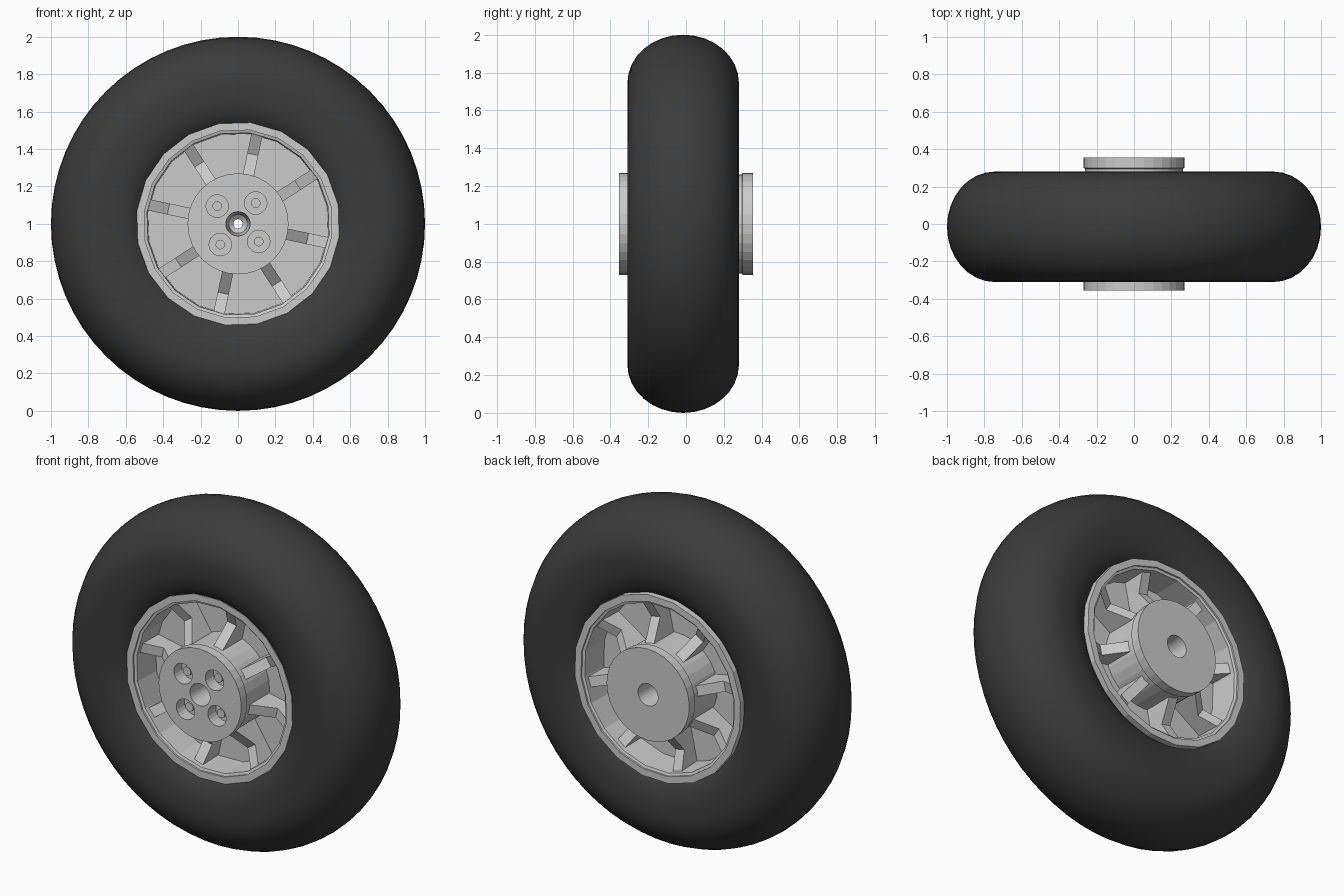
import bpy, bmesh
from math import sin, cos, pi, radians

if "Cube" in bpy.data.objects:
    bpy.data.objects.remove(bpy.data.objects["Cube"])

CZ = 1.0  # axle height


def finish(bm, name, mat=None):
    bmesh.ops.recalc_face_normals(bm, faces=bm.faces)
    me = bpy.data.meshes.new(name)
    bm.to_mesh(me)
    bm.free()
    ob = bpy.data.objects.new(name, me)
    bpy.context.collection.objects.link(ob)
    if mat:
        me.materials.append(mat)
    return ob


def lathe(name, profile, n, mat=None, centre=(0, CZ), phase=0.0):
    """Spin a closed (radius, y) profile around an axis parallel to y."""
    bm = bmesh.new()
    rings = []
    for i in range(n):
        a = phase + 2 * pi * i / n
        rings.append([bm.verts.new((centre[0] + r * cos(a), y, centre[1] + r * sin(a)))
                      for r, y in profile])
    m = len(profile)
    for i in range(n):
        p, q = rings[i], rings[(i + 1) % n]
        for j in range(m):
            k = (j + 1) % m
            bm.faces.new((p[j], p[k], q[k], q[j]))
    return finish(bm, name, mat)


def prism(name, n, radius, y0, y1, centre):
    """Solid cylinder along y."""
    bm = bmesh.new()
    ends = [[bm.verts.new((centre[0] + radius * cos(2 * pi * i / n), y,
                           centre[1] + radius * sin(2 * pi * i / n))) for i in range(n)]
            for y in (y0, y1)]
    bm.faces.new(ends[0])
    bm.faces.new(ends[1])
    for i in range(n):
        k = (i + 1) % n
        bm.faces.new((ends[0][i], ends[0][k], ends[1][k], ends[1][i]))
    return finish(bm, name)


def mirrored(half):
    """Complete a front-half profile with its back-half mirror image."""
    return half + [(r, -y) for r, y in reversed(half)]


rubber = bpy.data.materials.new("rubber")
rubber.diffuse_color = (0.045, 0.045, 0.045, 1)
rubber.use_nodes = True
rubber.node_tree.nodes["Principled BSDF"].inputs["Base Color"].default_value = rubber.diffuse_color

# Tyre: rounded crown, flat sidewall, bead tucked into the rim
half = [(0.50, -0.20), (0.54, -0.245), (0.59, -0.275), (0.66, -0.292)]
half += [(0.745 + 0.255 * sin(t), -0.295 * cos(t)) for t in [radians(11.25 * i) for i in range(8)]]
profile = half + [(1.0, 0.0)] + [(r, -y) for r, y in reversed(half)]
tyre = lathe("tyre", [(r, y - 0.015) for r, y in profile], 64, rubber)
bpy.context.view_layer.objects.active = tyre
tyre.select_set(True)
bpy.ops.object.shade_smooth_by_angle(angle=radians(30))
tyre.select_set(False)

# Rim: flange, stepped lip, barrel and central web
lathe("rim", mirrored([(0.24, -0.08), (0.485, -0.08), (0.49, -0.25), (0.505, -0.255),
                       (0.505, -0.265), (0.545, -0.265), (0.545, -0.22), (0.51, -0.18)]),
      20, phase=pi / 20 * 1.2)

# Hub: wide end caps on a slimmer body, counterbored for the axle
hub = lathe("hub", mirrored([(0.025, -0.10), (0.05, -0.12), (0.065, -0.355), (0.27, -0.355),
                             (0.27, -0.30), (0.262, -0.295), (0.262, -0.10)]), 32)

# Bolt recesses with studs
for i in range(4):
    a = radians(49.5 + 90 * i)
    c = (0.146 * cos(a), CZ + 0.146 * sin(a))
    cutter = prism("bolt_cutter", 20, 0.06, -0.5, -0.28, c)
    mod = hub.modifiers.new("recess", 'BOOLEAN')
    mod.operation = 'DIFFERENCE'
    mod.solver = 'EXACT'
    mod.object = cutter
    bpy.context.view_layer.objects.active = hub
    bpy.ops.object.modifier_apply(modifier=mod.name)
    bpy.data.objects.remove(cutter)
    prism("bolt_%d" % (i + 1), 12, 0.026, -0.32, -0.27, c)

# Spokes: kinked ribs running through both sides of the web
side = mirrored([(0.25, -0.27), (0.38, -0.17), (0.488, -0.225)])
for i in range(8):
    a = radians(78 + 45 * i)
    bm = bmesh.new()
    ends = [[bm.verts.new((r * cos(a) - w * sin(a), y, CZ + r * sin(a) + w * cos(a)))
             for r, y in side] for w in (-0.03, 0.03)]
    bm.faces.new(ends[0])
    bm.faces.new(ends[1])
    for j in range(len(side)):
        k = (j + 1) % len(side)
        bm.faces.new((ends[0][j], ends[0][k], ends[1][k], ends[1][j]))
    finish(bm, "spoke_%d" % (i + 1))
